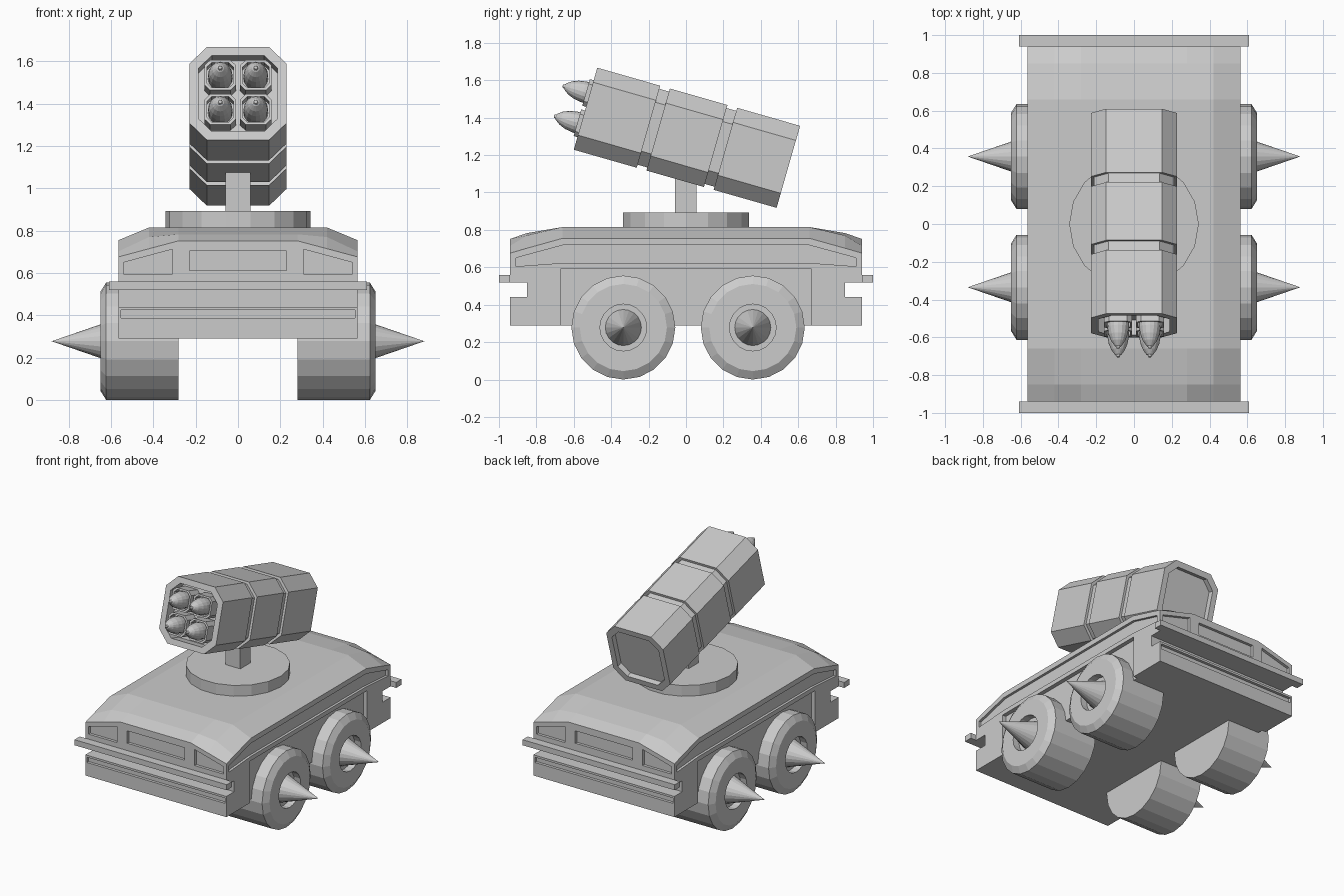
import bpy, bmesh, math
from mathutils import Matrix, Vector

if "Cube" in bpy.data.objects:
    bpy.data.objects.remove(bpy.data.objects["Cube"])

grey = bpy.data.materials.new("light_grey")
grey.diffuse_color = (0.6, 0.6, 0.6, 1)
grey.use_nodes = True
grey.node_tree.nodes["Principled BSDF"].inputs["Base Color"].default_value = grey.diffuse_color


def finish(name, bm, matrix=None):
    bmesh.ops.remove_doubles(bm, verts=bm.verts, dist=0.0001)
    bmesh.ops.recalc_face_normals(bm, faces=bm.faces)
    if matrix:
        bm.transform(matrix)
    me = bpy.data.meshes.new(name)
    bm.to_mesh(me)
    bm.free()
    me.materials.append(grey)
    ob = bpy.data.objects.new(name, me)
    bpy.context.collection.objects.link(ob)
    return ob


def loft(bm, loops):
    """Skin a list of equal-length point loops and cap both ends."""
    rings = [[bm.verts.new(p) for p in loop] for loop in loops]
    n = len(rings[0])
    for a, b in zip(rings, rings[1:]):
        for i in range(n):
            j = (i + 1) % n
            bm.faces.new((a[i], a[j], b[j], b[i]))
    bm.faces.new(rings[0])
    bm.faces.new(rings[-1])


def box(bm, x0, x1, y0, y1, z0, z1):
    loft(bm, [[(x0, y0, z), (x1, y0, z), (x1, y1, z), (x0, y1, z)] for z in (z0, z1)])


def lathe(name, profile, n, matrix, phase=0.0):
    """Turn (height, radius) pairs about the local z axis."""
    bm = bmesh.new()
    ang = [phase + 2 * math.pi * i / n for i in range(n)]
    loft(bm, [[(r * math.cos(a), r * math.sin(a), h) for a in ang] for h, r in profile])
    return finish(name, bm, matrix)


def chamfered(half, c, u, cx=0.0, cy=0.0):
    """Square with cut corners at height u."""
    k = half - c
    pts = [(half, -k), (half, k), (k, half), (-k, half),
           (-half, k), (-half, -k), (-k, -half), (k, -half)]
    return [(cx + x, cy + y, u) for x, y in pts]


# hull: roof height grid by |x| and |y|, walls down to the belly
XS = (0.28, 0.42, 0.565)
YS = (0.66, 0.85, 0.94)
ROOF = ((0.815, 0.815, 0.755), (0.783, 0.77, 0.702), (0.752, 0.715, 0.676))
bm = bmesh.new()
ix = (-3, -2, -1, 1, 2, 3)
grid = [[bm.verts.new((math.copysign(XS[abs(i) - 1], i), math.copysign(YS[abs(j) - 1], j),
                       ROOF[abs(j) - 1][abs(i) - 1])) for i in ix] for j in ix]
for j in range(5):
    for i in range(5):
        bm.faces.new((grid[j][i], grid[j][i + 1], grid[j + 1][i + 1], grid[j + 1][i]))
rim = (grid[0][:-1] + [r[-1] for r in grid[:-1]]
       + grid[-1][:0:-1] + [r[0] for r in grid[:0:-1]])
low = [bm.verts.new((v.co.x, v.co.y, 0.29)) for v in rim]
for k in range(len(rim)):
    m = (k + 1) % len(rim)
    bm.faces.new((rim[k], rim[m], low[m], low[k]))
bm.faces.new(low)
hull = finish("hull", bm)

# recesses cut from the hull: windows, bumper slots, grooves, wheel bays
bm = bmesh.new()
corner = [(0.31, 0.596), (0.31, 0.712), (0.54, 0.65), (0.54, 0.596)]
band = [(-0.91, 0.605), (-0.91, 0.65), (-0.66, 0.718), (0.66, 0.718),
        (0.91, 0.65), (0.91, 0.605), (0.66, 0.623), (-0.66, 0.623)]
for s in (-1, 1):
    ya, yb = sorted((s * 0.92, s * 1.05))
    box(bm, -0.23, 0.23, ya, yb, 0.613, 0.703)
    box(bm, -0.553, 0.553, ya, yb, 0.387, 0.425)
    box(bm, -0.8, 0.8, *sorted((s * 0.85, s * 1.05)), 0.44, 0.52)
    box(bm, *sorted((s * 0.535, s * 0.7)), -0.67, 0.67, 0.2, 0.592)
    for t in (-1, 1):
        loft(bm, [[(t * x, y, z) for x, z in corner] for y in (ya, yb)])
    loft(bm, [[(x, y, z) for y, z in band] for x in (s * 0.547, s * 0.7)])
cutter = finish("recess_cutter", bm)
cutter.hide_render = True
mod = hull.modifiers.new("recesses", 'BOOLEAN')
mod.operation = 'DIFFERENCE'
mod.solver = 'EXACT'
mod.object = cutter
bpy.context.view_layer.objects.active = hull
bpy.ops.object.modifier_apply(modifier=mod.name)
bpy.data.objects.remove(cutter)

# bumper bars
for label, s in (("front", -1), ("rear", 1)):
    bm = bmesh.new()
    box(bm, -0.61, 0.61, *sorted((s * 0.94, s * 1.0)), 0.52, 0.56)
    finish(label + "_bumper", bm)

# wheels with hollow hubs and spikes
tyre = [(0.28, 0.0), (0.28, 0.278), (0.622, 0.278), (0.65, 0.233),
        (0.65, 0.125), (0.60, 0.125), (0.60, 0.0)]
spike = [(0.59, 0.0), (0.59, 0.1), (0.88, 0.0)]
for label, y in (("front", -0.335), ("rear", 0.357)):
    for side, s in (("left", -1), ("right", 1)):
        m = Matrix.Translation((0, y, 0.278)) @ Matrix.Rotation(s * math.pi / 2, 4, 'Y')
        lathe(f"{label}_{side}_wheel", tyre, 20, m)
        lathe(f"{label}_{side}_spike", spike, 20, m)

# turntable and post
lathe("turntable", [(0.80, 0.343), (0.893, 0.343)], 18, Matrix())
bm = bmesh.new()
box(bm, -0.06, 0.06, -0.06, 0.055, 0.88, 1.12)
finish("launcher_post", bm)

# launcher pod, local z pointing forward and up
t = math.radians(16)
pod_m = Matrix(((1, 0, 0, 0),
                (0, math.sin(t), -math.cos(t), 0.005),
                (0, math.cos(t), math.sin(t), 1.2925),
                (0, 0, 0, 1)))
OUT, GRV, INN = (0.228, 0.081), (0.211, 0.075), (0.187, 0.064)
sections = [(-0.525, INN), (-0.564, INN), (-0.564, OUT), (-0.214, OUT), (-0.214, GRV),
            (-0.16, GRV), (-0.16, OUT), (0.16, OUT), (0.16, GRV), (0.214, GRV),
            (0.214, OUT), (0.564, OUT), (0.564, INN), (0.48, INN)]
bm = bmesh.new()
loft(bm, [chamfered(h, c, u) for u, (h, c) in sections])
finish("launcher_pod", bm, pod_m)

# four tubes with missiles
nose = [(0.52, 0.0), (0.52, 0.058), (0.60, 0.057), (0.64, 0.05), (0.675, 0.036),
        (0.70, 0.018), (0.704, 0.012), (0.714, 0.008), (0.716, 0.0)]
for i, (cx, cy) in enumerate([(a, b) for a in (-0.084, 0.084) for b in (-0.084, 0.084)]):
    bm = bmesh.new()
    loft(bm, [chamfered(h, h * 0.35, u, cx, cy) for u, h in
              ((0.47, 0.074), (0.585, 0.074), (0.585, 0.062), (0.53, 0.062))])
    finish(f"launch_tube_{i + 1}", bm, pod_m)
    lathe(f"missile_{i + 1}", nose, 16, pod_m @ Matrix.Translation((cx, cy, 0)))
